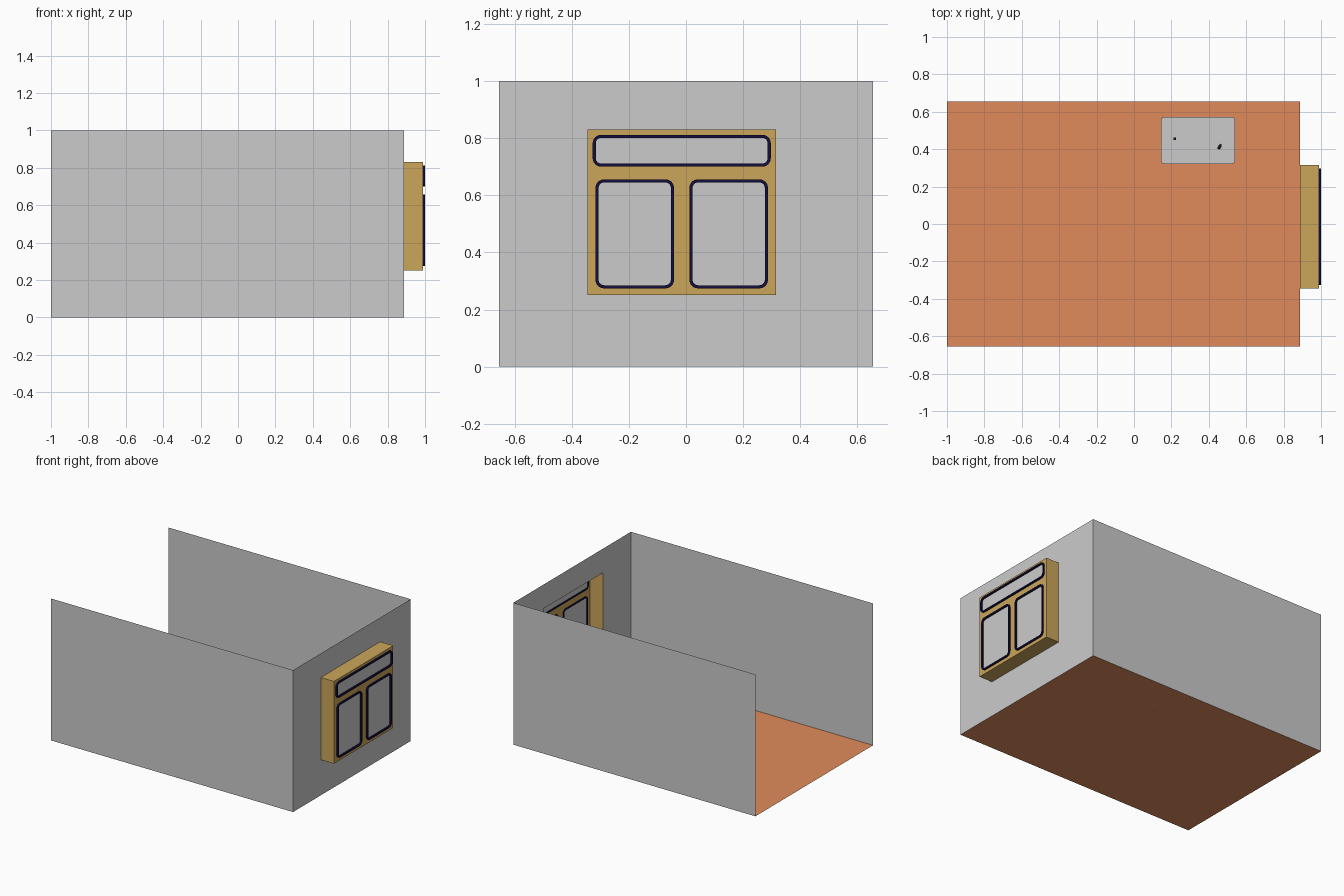
import bpy, bmesh, math
from mathutils import Matrix, Vector

if "Cube" in bpy.data.objects:
    bpy.data.objects.remove(bpy.data.objects["Cube"])


def material(name, rgb):
    m = bpy.data.materials.new(name)
    m.diffuse_color = (*rgb, 1)
    m.use_nodes = True
    m.node_tree.nodes["Principled BSDF"].inputs["Base Color"].default_value = m.diffuse_color
    return m


ORANGE = material("floor_orange", (0.75, 0.26, 0.105))
TAN = material("frame_tan", (0.6, 0.38, 0.105))
NAVY = material("seal_navy", (0.006, 0.004, 0.045))
BLACK = material("black", (0.01, 0.01, 0.01))


def finish(bm, name, mat=None):
    bmesh.ops.recalc_face_normals(bm, faces=bm.faces)
    me = bpy.data.meshes.new(name)
    bm.to_mesh(me)
    bm.free()
    ob = bpy.data.objects.new(name, me)
    bpy.context.collection.objects.link(ob)
    if mat:
        me.materials.append(mat)
    return ob


def sheet(name, pts, mat=None):
    bm = bmesh.new()
    bm.faces.new([bm.verts.new(p) for p in pts])
    return finish(bm, name, mat)


def rounded(a0, a1, b0, b1, r=0.0, n=6):
    """Outline of a rectangle with rounded corners."""
    if r <= 0:
        return [(a0, b0), (a1, b0), (a1, b1), (a0, b1)]
    pts = []
    for i, (ca, cb) in enumerate([(a1 - r, b1 - r), (a0 + r, b1 - r),
                                  (a0 + r, b0 + r), (a1 - r, b0 + r)]):
        for k in range(n + 1):
            t = math.pi / 2 * (i + k / n)
            pts.append((ca + r * math.cos(t), cb + r * math.sin(t)))
    return pts


def plate(name, outer, holes, place, thickness=Vector(), mat=None):
    """Flat outline with holes, optionally extruded; place maps (a, b) to 3D."""
    bm = bmesh.new()
    edges = []
    for loop in [outer] + holes:
        vs = [bm.verts.new(place(a, b)) for a, b in loop]
        edges += [bm.edges.new((vs[i - 1], vs[i])) for i in range(len(vs))]
    bmesh.ops.triangle_fill(bm, edges=edges, use_beauty=True)
    if thickness.length:
        res = bmesh.ops.extrude_face_region(bm, geom=bm.faces[:], use_keep_orig=True)
        vs = [g for g in res["geom"] if isinstance(g, bmesh.types.BMVert)]
        bmesh.ops.translate(bm, verts=vs, vec=thickness)
    return finish(bm, name, mat)


def boxes(name, items, mat=None, turn=0):
    """Several boxes (centre, size) in one object."""
    bm = bmesh.new()
    for c, s in items:
        bmesh.ops.create_cube(bm, size=1, matrix=Matrix.Translation(c)
                              @ Matrix.Rotation(turn, 4, 'Z')
                              @ Matrix.Diagonal((*s, 1)))
    return finish(bm, name, mat)


def at_x(x):
    return lambda a, b: (x, a, b)


# Room: floor and three thin walls, left side and top open
X0, X1, Y = -1.0, 0.888, 0.655
sheet("floor", [(X0, -Y, 0), (X1, -Y, 0), (X1, Y, 0), (X0, Y, 0)], ORANGE)
for name, y in (("front_wall", -Y), ("back_wall", Y)):
    sheet(name, [(X0, y, 0), (X1, y, 0), (X1, y, 1), (X0, y, 1)])
opening = rounded(-0.345, 0.315, 0.25, 0.83)
plate("right_wall", rounded(-Y, Y, 0, 1), [opening], at_x(X1))

# Window box standing out from the wall
XF = 0.99
bm = bmesh.new()
for i in range(4):
    p, q = opening[i - 1], opening[i]
    bm.faces.new([bm.verts.new(v) for v in
                  ((X1, *p), (X1, *q), (XF, *q), (XF, *p))])
bmesh.ops.remove_doubles(bm, verts=bm.verts, dist=1e-5)
finish(bm, "window_surround", TAN)

# Window face, dark seals and panes
openings = {"top": (-0.327, 0.297, 0.7, 0.812),
            "left": (-0.317, -0.042, 0.274, 0.656),
            "right": (0.012, 0.287, 0.274, 0.656)}
plate("window_frame", opening,
      [rounded(*o, 0.03) for o in openings.values()], at_x(XF), mat=TAN)
W = 0.011
for side, (a0, a1, b0, b1) in openings.items():
    inner = rounded(a0 + W, a1 - W, b0 + W, b1 - W, 0.03 - W)
    plate(side + "_seal", rounded(a0, a1, b0, b1, 0.03), [inner],
          at_x(0.985), Vector((0.015, 0, 0)), NAVY)
    plate(side + "_pane", inner, [], at_x(0.989))

# Desk top with rounded corners
H = 0.21
plate("desk_top", rounded(0.145, 0.54, 0.322, 0.573, 0.018), [],
      lambda a, b: (a, b, H - 0.01), Vector((0, 0, 0.01)))

# Desk legs: upright loop frames resting on the floor
T = 0.01
for name, x in (("left_leg", 0.193), ("right_leg", 0.491)):
    plate(name, rounded(0.337, 0.561, 0, H - 0.01),
          [rounded(0.337 + T, 0.561 - T, T, H - 0.01 - T)],
          at_x(x - T / 2), Vector((T, 0, 0)))

# Keyboard with rows of keys
boxes("keyboard_base", [((0.343, 0.502, H + 0.002), (0.124, 0.053, 0.004))])
boxes("keyboard_keys",
      [((0.2885 + 0.0078 * c, 0.482 + 0.01 * r, H + 0.0055), (0.0062, 0.008, 0.003))
       for r in range(5) for c in range(15)])

# Small desk items
mouse = boxes("mouse", [((0.458, 0.413, H + 0.005), (0.014, 0.027, 0.01))],
              BLACK, turn=-0.5)
bev = mouse.modifiers.new("round", 'BEVEL')
bev.width, bev.segments = 0.004, 3
boxes("small_black_item", [((0.218, 0.456, H + 0.005), (0.013, 0.013, 0.01))], BLACK)
